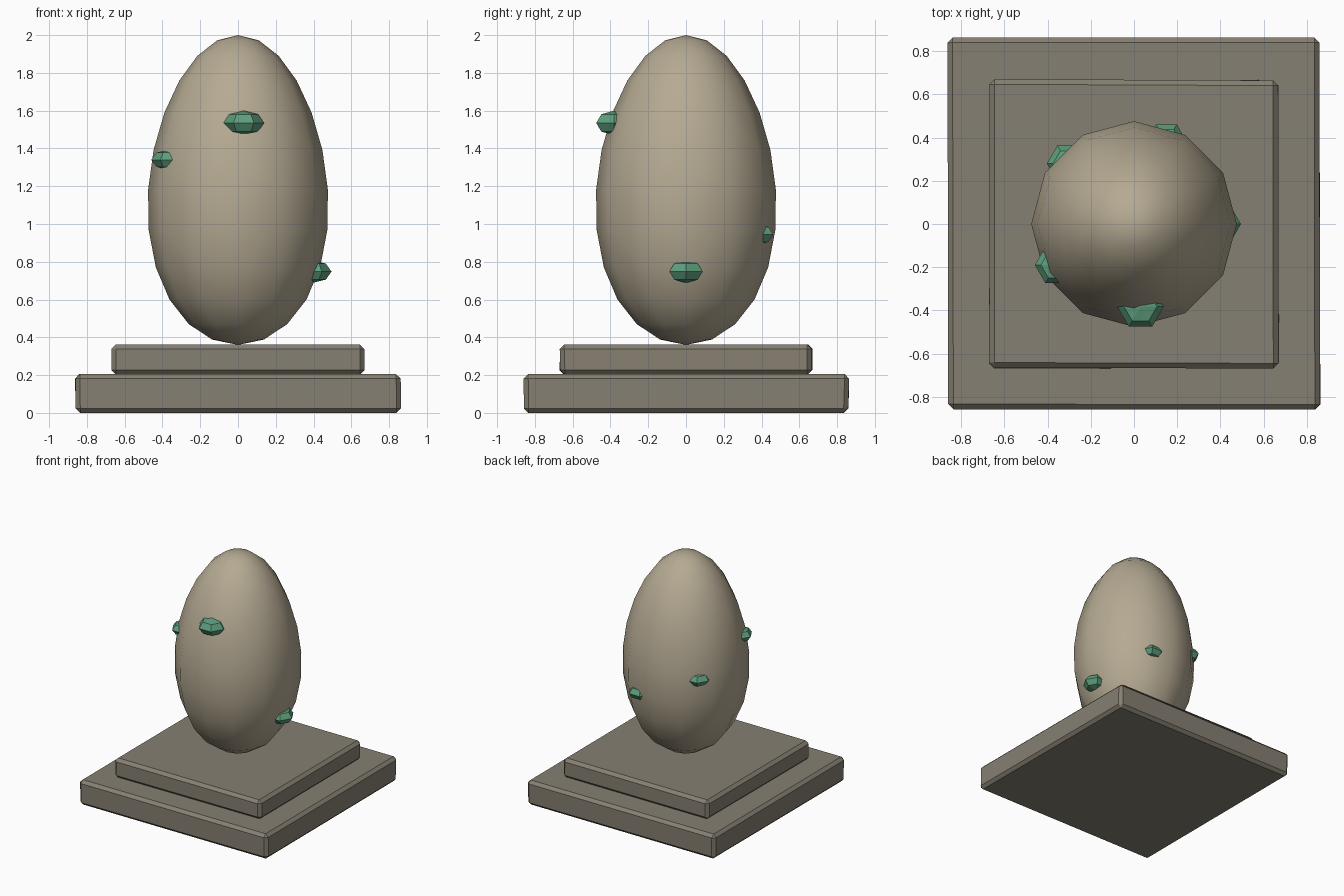
import bpy, bmesh, random
from math import cos, sin, pi
from mathutils import Vector

if "Cube" in bpy.data.objects:
    bpy.data.objects.remove(bpy.data.objects["Cube"])

random.seed(4)


def material(name, rgb):
    m = bpy.data.materials.new(name)
    m.diffuse_color = (*rgb, 1)
    m.use_nodes = True
    m.node_tree.nodes["Principled BSDF"].inputs["Base Color"].default_value = m.diffuse_color
    return m


STONE = material("stone", (0.24, 0.215, 0.17))
SHELL = material("shell", (0.46, 0.40, 0.29))
GREEN = material("green_crystal", (0.11, 0.34, 0.20))


def finish(bm, name, mat, smooth=False):
    me = bpy.data.meshes.new(name)
    bm.to_mesh(me)
    bm.free()
    me.materials.append(mat)
    for p in me.polygons:
        p.use_smooth = smooth
    ob = bpy.data.objects.new(name, me)
    bpy.context.collection.objects.link(ob)
    return ob


# Rough-cut stone slab with chamfered edges
def slab(name, half, z0, z1):
    bm = bmesh.new()
    bmesh.ops.create_cube(bm, size=2)
    for v in bm.verts:
        x, y, z = v.co
        j = [random.uniform(-0.008, 0.0) for _ in range(2)]
        v.co = (x * (half + j[0]), y * (half + j[1]), z1 if z > 0 else z0)
    bmesh.ops.bevel(bm, geom=bm.edges[:], offset=0.024, segments=1,
                    affect='EDGES', profile=0.5)
    return finish(bm, name, STONE)


slab("lower_slab", 0.865, 0.0, 0.205)
slab("upper_slab", 0.672, 0.203, 0.362)

# Egg: sphere stretched upward, narrower toward the top
bm = bmesh.new()
bmesh.ops.create_uvsphere(bm, u_segments=12, v_segments=12, radius=1)
for v in bm.verts:
    r = 0.476 * (1 - 0.11 * v.co.z)
    v.co = Vector((v.co.x * r, v.co.y * r, 1.18 + 0.82 * v.co.z))
finish(bm, "egg", SHELL, True)


# Flattened six-sided crystals set into the shell
def crystal(name, centre, radius, height):
    bm = bmesh.new()
    for_rings = [(radius * sin(a), height * cos(a)) for a in (pi / 4, pi / 2, 3 * pi / 4)]
    c = Vector(centre)
    rings = [[bm.verts.new(c + Vector((r * cos(k * pi / 3), r * sin(k * pi / 3), z)))
              for k in range(6)] for r, z in for_rings]
    top = bm.verts.new(c + Vector((0, 0, height)))
    low = bm.verts.new(c - Vector((0, 0, height)))
    for k in range(6):
        n = (k + 1) % 6
        bm.faces.new((top, rings[0][k], rings[0][n]))
        bm.faces.new((low, rings[2][n], rings[2][k]))
        for a, b in zip(rings, rings[1:]):
            bm.faces.new((a[k], b[k], b[n], a[n]))
    return finish(bm, name, GREEN)


crystal("front_crystal", (0.03, -0.382, 1.535), 0.108, 0.065)
crystal("left_crystal", (-0.362, -0.19, 1.34), 0.097, 0.054)
crystal("right_crystal", (0.393, 0.0, 0.748), 0.102, 0.06)
crystal("back_right_crystal", (0.15, 0.378, 0.945), 0.096, 0.056)
crystal("back_left_crystal", (-0.307, 0.28, 1.14), 0.096, 0.056)
